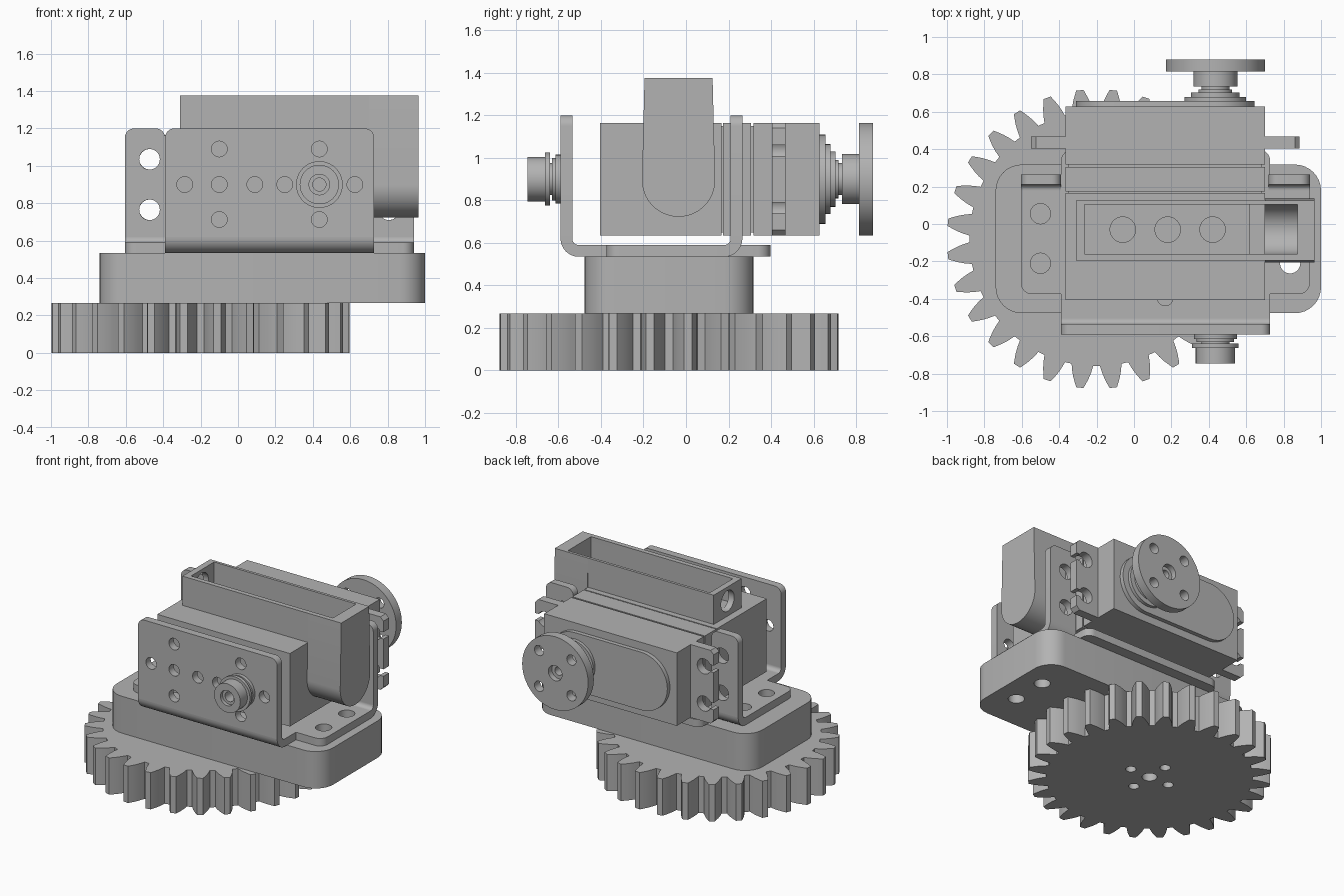
import bpy, bmesh
from math import pi, sin, cos, radians
from mathutils import Matrix, Vector

if "Cube" in bpy.data.objects:
    bpy.data.objects.remove(bpy.data.objects["Cube"])

grey = bpy.data.materials.new("plain_grey")
grey.use_nodes = True
grey.diffuse_color = (0.45, 0.45, 0.45, 1)
grey.node_tree.nodes["Principled BSDF"].inputs["Base Color"].default_value = (0.45, 0.45, 0.45, 1)

# local (u, v, depth) axes for an extrusion along x, y or z
FRAMES = {
    "x": Matrix(((0, 0, 1, 0), (1, 0, 0, 0), (0, 1, 0, 0), (0, 0, 0, 1))),
    "y": Matrix(((1, 0, 0, 0), (0, 0, 1, 0), (0, 1, 0, 0), (0, 0, 0, 1))),
    "z": Matrix.Identity(4),
}
parts = []


def plate(name, axis, lo, hi, *outlines):
    """Extrude outlines (inner ones become holes) along an axis from lo to hi."""
    curve = bpy.data.curves.new(name, "CURVE")
    curve.dimensions, curve.fill_mode = "2D", "BOTH"
    curve.extrude = (hi - lo) / 2
    for pts in outlines:
        spline = curve.splines.new("POLY")
        spline.points.add(len(pts) - 1)
        for p, (u, v) in zip(spline.points, pts):
            p.co = (u, v, 0, 1)
        spline.use_cyclic_u = True
    temp = bpy.data.objects.new(name, curve)
    bpy.context.collection.objects.link(temp)
    mesh = bpy.data.meshes.new_from_object(
        temp.evaluated_get(bpy.context.evaluated_depsgraph_get()))
    bpy.data.objects.remove(temp)
    bm = bmesh.new()
    bm.from_mesh(mesh)
    bm.transform(FRAMES[axis] @ Matrix.Translation((0, 0, (lo + hi) / 2)))
    bmesh.ops.remove_doubles(bm, verts=bm.verts, dist=1e-5)
    bmesh.ops.recalc_face_normals(bm, faces=bm.faces)
    bm.to_mesh(mesh)
    bm.free()
    mesh.materials.clear()
    mesh.materials.append(grey)
    obj = bpy.data.objects.new(name, mesh)
    bpy.context.collection.objects.link(obj)
    parts.append(obj)
    return obj


def arc(cx, cy, r, a0, a1, n=12):
    return [(cx + r * cos(radians(a0 + (a1 - a0) * i / n)),
             cy + r * sin(radians(a0 + (a1 - a0) * i / n))) for i in range(n + 1)]


def circle(cx, cy, r, n=40):
    return arc(cx, cy, r, 0, 360, n)[:-1]


def rect(x0, x1, y0, y1):
    return [(x0, y0), (x1, y0), (x1, y1), (x0, y1)]


def rounded(pts, radii):
    """Round each right-angled corner of a polygon by its own radius."""
    out = []
    for i, (p, r) in enumerate(zip(pts, radii)):
        p = Vector(p)
        a = (Vector(pts[i - 1]) - p).normalized() * r
        b = (Vector(pts[(i + 1) % len(pts)]) - p).normalized() * r
        if r == 0:
            out.append(tuple(p))
            continue
        for k in range(9):
            t = k / 8 * pi / 2
            out.append(tuple(p + a * (1 - sin(t)) + b * (1 - cos(t))))
    return out


# spur gear with hub holes
GX, GY, TEETH = -0.2, -0.08, 28
flank = [(0.68, -4.9), (0.715, -4.1), (0.747, -3.2), (0.78, -2.1), (0.8, -1.4)]
tooth = flank + [(r, -a) for r, a in reversed(flank)]
gear = []
for i in range(TEETH):
    for r, a in tooth:
        t = radians((i + 0.5) * 360 / TEETH + a)
        gear.append((GX + r * cos(t), GY + r * sin(t)))
hub = [circle(GX + 0.16 * cos(k * pi / 2), GY + 0.16 * sin(k * pi / 2), 0.035, 24) for k in range(4)]
plate("spur_gear", "z", 0, 0.267, gear, circle(GX, GY, 0.05), *hub)

# base block with four vertical screw holes
screws = [circle(x, y, 0.054) for x in (-0.5, 0.835) for y in (-0.21, 0.055)]
plate("base_block", "z", 0.267, 0.535,
      rounded(rect(-0.74, 1.0, -0.477, 0.318), [0.14] * 4), *screws)

# bent sheet bracket: floor, front wall, rear ears, bends
L, R, WL, WR = -0.39, 0.728, -0.605, 0.94
floor = [(L, -0.505), (R, -0.505), (R, -0.375), (WR, -0.375), (WR, 0.18), (R, 0.18),
         (R, 0.397), (L, 0.397), (L, 0.18), (WL, 0.18), (WL, -0.375), (L, -0.375)]
plate("bracket_floor", "z", 0.535, 0.59,
      rounded(floor, [0, 0, 0, 0.06, 0, 0, 0.06, 0.06, 0, 0, 0.06, 0]),
      circle(0.167, -0.395, 0.042), *screws)
SX, SZ = 0.435, 0.9
wall_holes = [circle(x, SZ, 0.042, 28) for x in (-0.285, -0.1, 0.09, 0.25, 0.625)]
wall_holes += [circle(x, z, 0.042, 28) for x in (-0.1, SX) for z in (0.713, 1.09)]
plate("bracket_front_wall", "y", -0.59, -0.535,
      rounded(rect(L, R, 0.62, 1.2), [0, 0, 0.05, 0.05]), *wall_holes)
plate("bracket_front_bend", "x", L, R,
      arc(-0.505, 0.62, 0.085, 180, 270) + arc(-0.505, 0.62, 0.03, 270, 180))
MID = 0.1675
for side, x0, x1, hx in (("right", WL, L, -0.473), ("left", 0.72, WR, 0.807)):
    plate(side + "_ear", "y", 0.21, 0.265,
          rounded(rect(x0, x1, 0.62, 1.2), [0, 0, 0.05, 0.05]),
          circle(hx, 0.765, 0.055), circle(hx, 1.035, 0.055))
    plate(side + "_ear_bend", "x", x0, x1,
          arc(0.18, 0.62, 0.085, 0, -90) + arc(0.18, 0.62, 0.03, -90, 0))

# motor case in three sections around a slightly smaller core
case = rect(-0.365, 0.7, 0.635, 1.165)
for name, lo, hi in (("front", -0.405, 0.167), ("middle", 0.175, 0.305), ("rear", 0.317, 0.627)):
    plate("motor_case_" + name, "y", lo, hi, case)
plate("motor_core", "y", -0.3, 0.5, rect(-0.35, 0.685, 0.65, 1.15))

# mounting flange with open keyhole slots at both ends
end = [(0.86, 0.635), (0.885, 0.66)]
for z in (0.765, 1.035):
    end += [(0.885, z - 0.025)] + arc(0.807, z, 0.055, -27, -333, 20) + [(0.885, z + 0.025)]
end += [(0.885, 1.14), (0.86, 1.165)]
plate("mounting_flange", "y", 0.405, 0.468, end + [(2 * MID - x, z) for x, z in reversed(end)])

# raised rear cover and stepped output shaft
plate("rear_cover", "y", 0.627, 0.657,
      arc(SX, SZ, 0.21, -90, 90, 24) + arc(-0.1, SZ, 0.21, 90, 270, 24))
for name, lo, hi, r in (("cover_collar", 0.657, 0.68, 0.165), ("shaft_collar", 0.68, 0.703, 0.13),
                        ("shaft_step", 0.703, 0.718, 0.09), ("shaft_spline", 0.718, 0.74, 0.075)):
    plate(name, "y", lo, hi, circle(SX, SZ, r))

# output horn: hub and drilled disc with a recessed screw
plate("horn_hub", "y", 0.735, 0.815, circle(SX, SZ, 0.118), circle(SX, SZ, 0.055))
drills = [circle(SX + a * 0.13, SZ + b * 0.13, 0.037, 28) for a in (-1, 1) for b in (-1, 1)]
plate("horn_disc", "y", 0.815, 0.88, circle(SX, SZ, 0.265, 64), circle(SX, SZ, 0.055), *drills)
plate("horn_screw", "y", 0.74, 0.84, circle(SX, SZ, 0.055), circle(SX, SZ, 0.03))

# front bearing boss
for name, lo, hi, r in (("bearing_seat", -0.615, -0.59, 0.115), ("bearing_step", -0.63, -0.615, 0.1),
                        ("bearing_neck", -0.64, -0.63, 0.075), ("bearing_flange", -0.663, -0.64, 0.125),
                        ("bearing_boss", -0.745, -0.663, 0.105)):
    plate(name, "y", lo, hi, circle(SX, SZ, r), circle(SX, SZ, 0.055))
plate("bearing_screw", "y", -0.72, -0.54, circle(SX, SZ, 0.055), circle(SX, SZ, 0.035))

# open tray on top of the motor
Y0, Y1, I0, I1, TOP = -0.195, 0.125, -0.16, 0.105, 1.377
plate("tray_floor", "z", 1.165, 1.2, rect(-0.265, 0.62, I0, I1),
      *[circle(x, -0.03, 0.068) for x in (-0.06, 0.18, 0.42)])
plate("tray_front_wall", "z", 1.165, TOP, rect(-0.265, 0.7, Y0, I0))
plate("tray_back_wall", "z", 1.165, TOP, rect(-0.265, 0.7, I1, Y1))
plate("tray_end_wall", "x", -0.31, -0.265, rect(Y0, Y1, 1.165, TOP), circle(-0.035, 1.275, 0.075))

# round-bottomed duct hanging at the tray's end
outer = [(Y0, TOP)] + arc(-0.035, 0.895, 0.172, 180, 360, 28) + [(Y1, TOP)]
inner = [(I1, TOP)] + arc(-0.028, 0.895, 0.133, 360, 180, 28) + [(I0, TOP)]
plate("duct_channel", "x", 0.7, 0.875, outer + inner)
plate("duct_end_wall", "x", 0.875, 0.966, outer)

# smooth shading with sharp edges
bpy.ops.object.select_all(action="DESELECT")
for obj in parts:
    obj.select_set(True)
bpy.context.view_layer.objects.active = parts[0]
bpy.ops.object.shade_smooth_by_angle(angle=radians(30))
